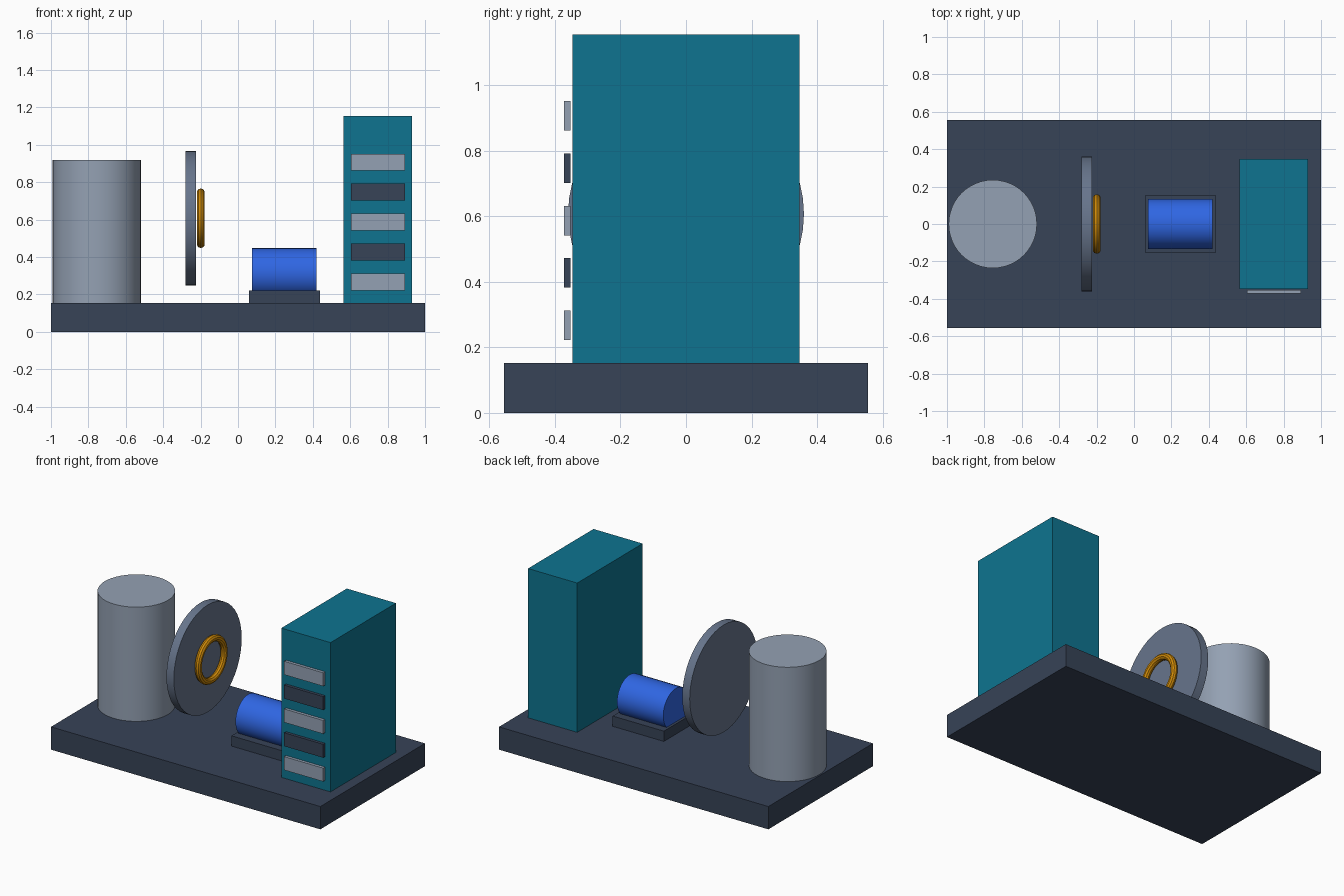
import bpy
import math

cube = bpy.data.objects.get("Cube")
if cube:
    bpy.data.objects.remove(cube, do_unlink=True)


def material(name, hex_code):
    # sRGB hex to linear colour
    srgb = [int(hex_code[i:i + 2], 16) / 255 for i in (0, 2, 4)]
    rgba = [c / 12.92 if c < 0.04045 else ((c + 0.055) / 1.055) ** 2.4 for c in srgb] + [1.0]
    mat = bpy.data.materials.new(name)
    mat.use_nodes = True
    mat.diffuse_color = rgba
    for node in mat.node_tree.nodes:
        if node.type == "BSDF_PRINCIPLED":
            node.inputs["Base Color"].default_value = rgba
    return mat


dark_slate = material("dark_slate", "374357")
light_grey = material("light_grey", "94A1B3")
slate_grey = material("slate_grey", "67758C")
teal = material("teal", "0E7490")
blue = material("blue", "2F66E3")
gold = material("gold", "CF8A08")


def finish(name, mat, smooth=False):
    obj = bpy.context.object
    obj.name = name
    obj.data.materials.append(mat)
    bpy.ops.object.transform_apply(location=False, rotation=True, scale=True)
    if smooth:
        bpy.ops.object.shade_smooth_by_angle(angle=math.radians(30))
    return obj


def box(name, mat, low, high):
    bpy.ops.mesh.primitive_cube_add(size=1, location=[(a + b) / 2 for a, b in zip(low, high)])
    bpy.context.object.scale = [b - a for a, b in zip(low, high)]
    return finish(name, mat)


def cylinder(name, mat, radius, depth, centre, along_x=False):
    bpy.ops.mesh.primitive_cylinder_add(
        vertices=48, radius=radius, depth=depth, location=centre,
        rotation=(0, math.pi / 2 if along_x else 0, 0))
    return finish(name, mat, True)


# Base slab
FLOOR = 0.153
box("base_slab", dark_slate, (-1, -0.555, 0), (1, 0.555, FLOOR))

# Upright tank
cylinder("tank", light_grey, 0.236, 0.767, (-0.755, 0, FLOOR + 0.767 / 2))

# Floating disc and its ring
cylinder("disc", slate_grey, 0.36, 0.055, (-0.252, 0, 0.607), True)
bpy.ops.mesh.primitive_torus_add(
    major_segments=48, minor_segments=10, major_radius=0.137, minor_radius=0.022,
    location=(-0.199, 0, 0.607), rotation=(0, math.pi / 2, 0))
finish("disc_ring", gold, True)

# Motor on its mount
box("motor_mount", dark_slate, (0.058, -0.152, FLOOR), (0.438, 0.152, 0.222))
cylinder("motor", blue, 0.134, 0.344, (0.247, 0, 0.313), True)

# Cabinet with a column of front panels in alternating colours
box("cabinet", teal, (0.565, -0.347, FLOOR), (0.93, 0.347, 1.155))
for i in range(5):
    bottom = 0.222 + i * 0.16
    box(f"cabinet_panel_{i + 1}", (light_grey, dark_slate)[i % 2],
        (0.603, -0.372, bottom), (0.893, -0.352, bottom + 0.09))
